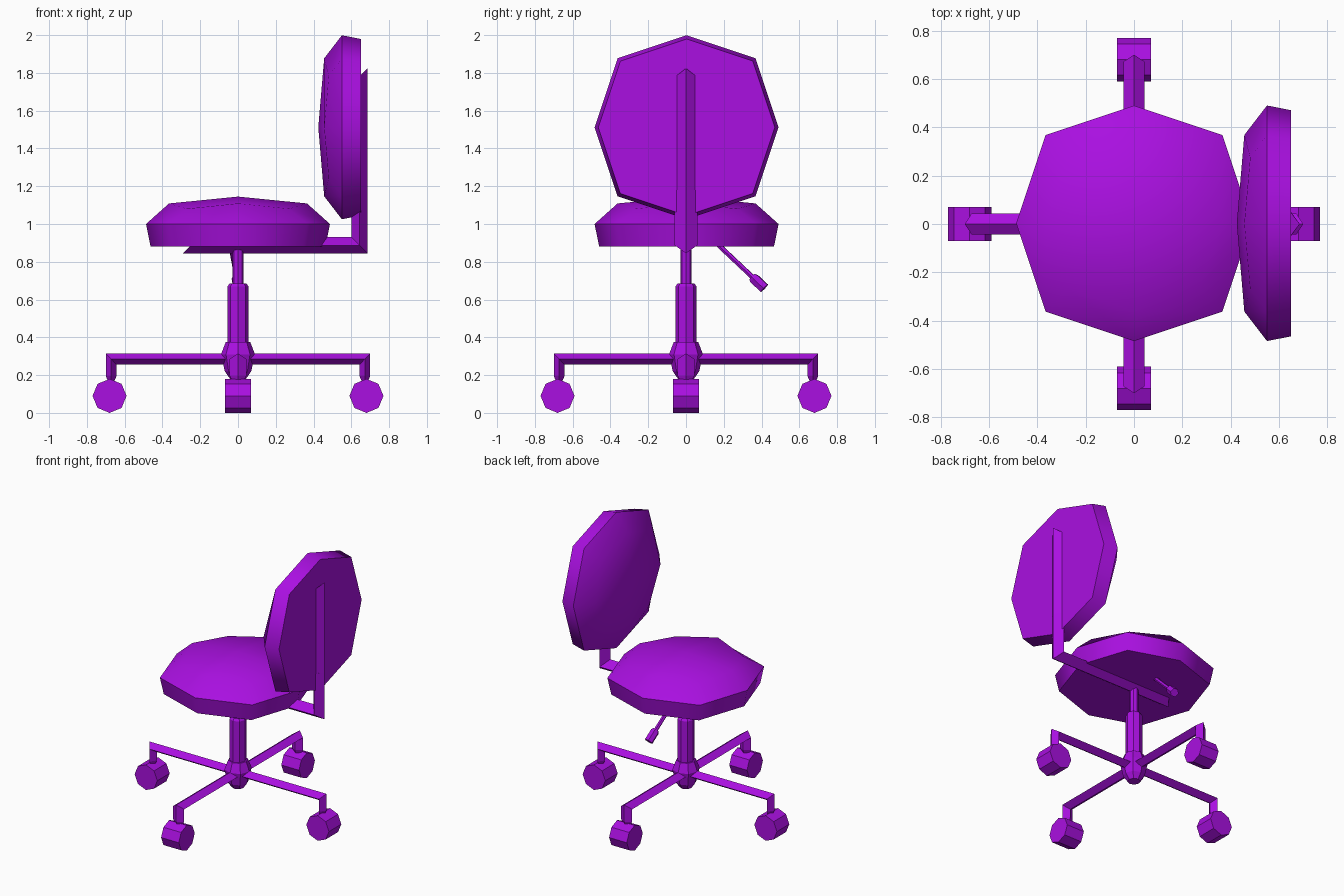
import bpy, bmesh
from math import radians, pi, cos, sin
from mathutils import Vector, Matrix

if "Cube" in bpy.data.objects:
    bpy.data.objects.remove(bpy.data.objects["Cube"])

purple = bpy.data.materials.new("purple")
purple.diffuse_color = (0.40, 0.005, 0.75, 1)
purple.use_nodes = True
purple.node_tree.nodes["Principled BSDF"].inputs["Base Color"].default_value = purple.diffuse_color


def finish(name, bm, matrix=Matrix()):
    bmesh.ops.recalc_face_normals(bm, faces=bm.faces)
    mesh = bpy.data.meshes.new(name)
    bm.to_mesh(mesh)
    bm.free()
    mesh.transform(matrix)
    mesh.materials.append(purple)
    obj = bpy.data.objects.new(name, mesh)
    bpy.context.collection.objects.link(obj)
    return obj


def loft(name, rings, matrix=Matrix()):
    """Skin a list of equal-length rings and cap both ends."""
    bm = bmesh.new()
    rows = [[bm.verts.new(p) for p in ring] for ring in rings]
    n = len(rows[0])
    for a, b in zip(rows, rows[1:]):
        for i in range(n):
            j = (i + 1) % n
            bm.faces.new((a[i], a[j], b[j], b[i]))
    bm.faces.new(rows[0])
    bm.faces.new(rows[-1])
    return finish(name, bm, matrix)


def diamond_bar(name, rows, matrix=Matrix()):
    """Mitred diamond-section bar; each row is outer x, z, inner x, z, half width."""
    return loft(name, [[(xo, 0, zo), ((xo + xi) / 2, w, (zo + zi) / 2),
                        (xi, 0, zi), ((xo + xi) / 2, -w, (zo + zi) / 2)]
                       for xo, zo, xi, zi, w in rows], matrix)


def turned(name, profile, sides=8, matrix=Matrix()):
    """Lathe a (radius, height) profile with few sides."""
    return loft(name, [[(r * cos(2 * pi * i / sides), r * sin(2 * pi * i / sides), z)
                        for i in range(sides)] for r, z in profile], matrix)


def cushion(name, height, depth, inset, matrix):
    """Rounded cube top half with a flat, slightly tapered underside."""
    bm = bmesh.new()
    bmesh.ops.create_cube(bm, size=2)
    bmesh.ops.subdivide_edges(bm, edges=bm.edges, cuts=1, use_grid_fill=True)
    for v in bm.verts:
        v.co *= {1: 1, 2: 0.75, 3: 0.556}[sum(abs(c) > 0.5 for c in v.co)]
    bmesh.ops.delete(bm, geom=[v for v in bm.verts if v.co.z < -0.1], context='VERTS')
    for v in bm.verts:
        v.co = Vector((v.co.x * 0.487, v.co.y * 0.487, v.co.z * height))
    rim = [e for e in bm.edges if e.is_boundary]
    new = bmesh.ops.extrude_edge_only(bm, edges=rim)["geom"]
    for v in new:
        if isinstance(v, bmesh.types.BMVert):
            v.co = Vector((v.co.x * inset, v.co.y * inset, -depth))
    bmesh.ops.holes_fill(bm, edges=[e for e in bm.edges if e.is_boundary], sides=0)
    obj = finish(name, bm, matrix)
    bpy.ops.object.select_all(action='DESELECT')
    obj.select_set(True)
    bpy.context.view_layer.objects.active = obj
    bpy.ops.object.shade_smooth_by_angle(angle=radians(60))


# Cushions
cushion("seat", 0.145, 0.12, 0.95, Matrix.Translation((0, 0.003, 1.0)))
cushion("backrest", 0.125, 0.10, 0.96,
        Matrix.Translation((0.55, 0.003, 1.512)) @ Matrix.Rotation(-pi / 2, 4, 'Y'))

# Under-seat beam bending up into the backrest support
diamond_bar("seat_beam", [(-0.29, 0.845, -0.205, 0.93, 0.06),
                          (0.685, 0.845, 0.60, 0.93, 0.06),
                          (0.685, 1.18, 0.60, 1.18, 0.06)])
diamond_bar("backrest_bar", [(0.685, 1.15, 0.615, 1.15, 0.047),
                             (0.685, 1.825, 0.615, 1.75, 0.047)])

# Central column and hub
turned("column_upper", [(0.03, 0.60), (0.03, 0.88)])
turned("column_sleeve", [(0.055, 0.25), (0.055, 0.67), (0.045, 0.685)])
turned("hub", [(0.042, 0.18), (0.07, 0.22), (0.09, 0.31), (0.065, 0.375)])

# Four legs with casters
for k, side in enumerate(("right", "back", "left", "front")):
    turn = Matrix.Rotation(k * pi / 2, 4, 'Z')
    diamond_bar(side + "_leg", [(0, 0.315, 0, 0.255, 0.044),
                                (0.70, 0.315, 0.643, 0.255, 0.044),
                                (0.70, 0.195, 0.643, 0.195, 0.044),
                                (0.685, 0.16, 0.658, 0.16, 0.025)], turn)
    turned(side + "_caster", [(0.09, -0.07), (0.09, 0.07)], 8,
           turn @ Matrix.Translation((0.68, 0, 0.09)) @ Matrix.Rotation(pi / 2, 4, 'X'))

# Height lever with grip
start, end = Vector((-0.04, 0.16, 0.90)), Vector((0.005, 0.415, 0.66))
length = (end - start).length
aim = Matrix.Translation(start) @ (end - start).to_track_quat('Z', 'Y').to_matrix().to_4x4()
turned("lever", [(0.014, 0), (0.014, length - 0.08)], 6, aim)
turned("lever_grip", [(0.022, length - 0.09), (0.03, length - 0.075), (0.03, length)], 6, aim)
